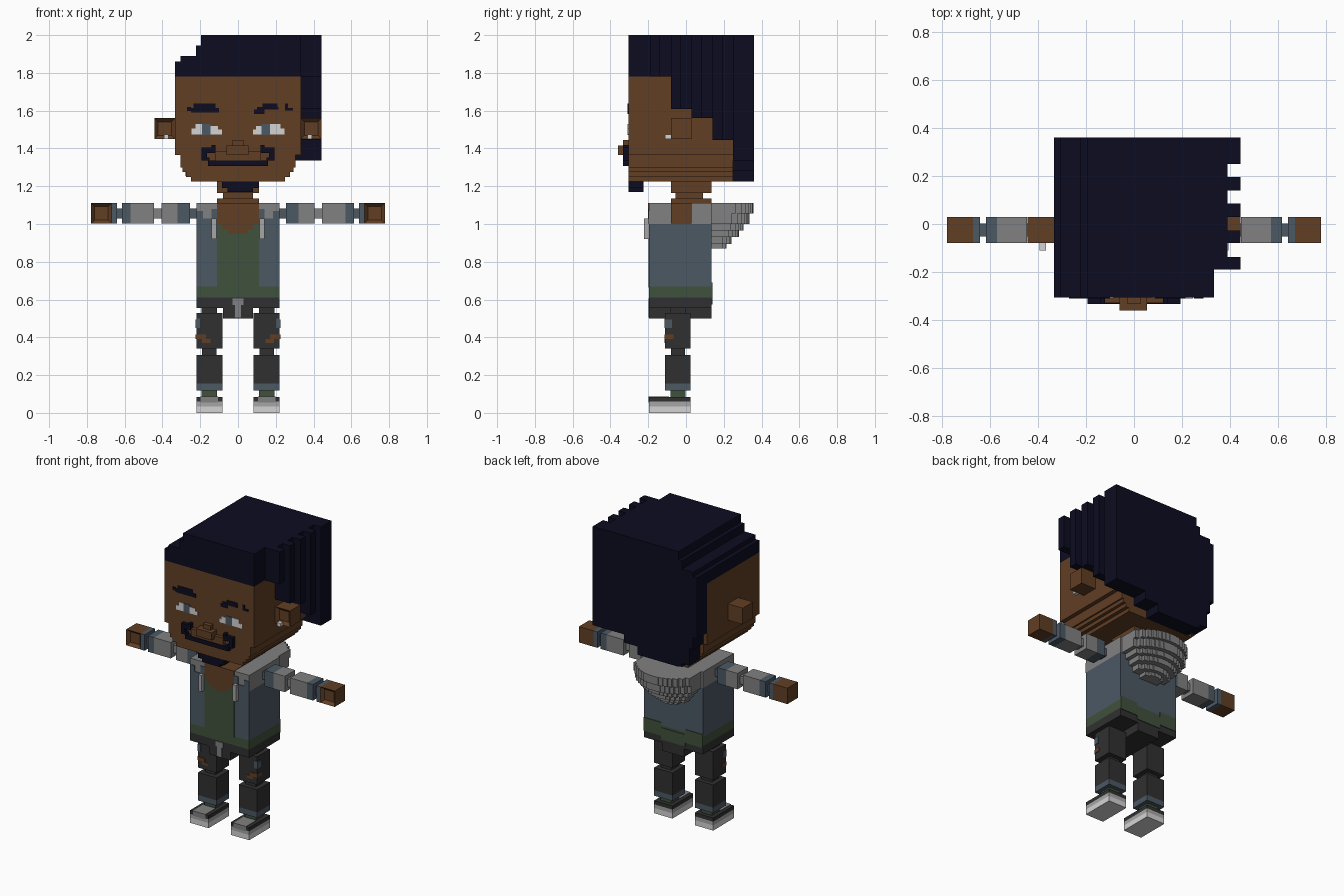
import bpy, bmesh, math
from mathutils import Vector

cube = bpy.data.objects.get("Cube")
if cube:
    bpy.data.objects.remove(cube, do_unlink=True)


def material(name, r, g, b):
    lin = [(c / 255 / 12.92) if c < 11 else ((c / 255 + 0.055) / 1.055) ** 2.4 for c in (r, g, b)]
    m = bpy.data.materials.new(name)
    m.use_nodes = True
    m.diffuse_color = (*lin, 1)
    m.node_tree.nodes["Principled BSDF"].inputs["Base Color"].default_value = (*lin, 1)
    return m


HAIR = material("midnight_hair", 12, 12, 33)
SKIN = material("brown_skin", 97, 62, 36)
SLATE = material("slate_denim", 76, 88, 100)
GREEN = material("olive_shirt", 64, 81, 60)
DARK = material("charcoal_cloth", 48, 48, 48)
GREY = material("grey_cloth", 129, 129, 129)
LIGHT = material("light_grey", 166, 166, 166)
WHITE = material("off_white", 212, 212, 212)


def blocks(name, mat, *boxes, mirror=1, recess=0):
    """One object from boxes (x0, x1, y0, y1, z0, z1); recess sinks a square in the front face."""
    bm = bmesh.new()
    for x0, x1, y0, y1, z0, z1 in boxes:
        verts = bmesh.ops.create_cube(bm, size=1)["verts"]
        size = Vector((x1 - x0, y1 - y0, z1 - z0))
        mid = Vector(((x0 + x1) / 2 * mirror, (y0 + y1) / 2, (z0 + z1) / 2))
        for v in verts:
            v.co = mid + v.co * size
    if recess:
        bm.normal_update()
        front = [f for f in bm.faces if f.normal.y < -0.9]
        bmesh.ops.inset_individual(bm, faces=front, thickness=recess)
        bmesh.ops.translate(bm, vec=(0, 0.02, 0), verts=list({v for f in front for v in f.verts}))
    me = bpy.data.meshes.new(name)
    bm.to_mesh(me)
    bm.free()
    me.materials.append(mat)
    ob = bpy.data.objects.new(name, me)
    bpy.context.collection.objects.link(ob)
    return ob


def front_plate(name, mat, y, *rects, mirror=1):
    """Thin painted plates (x0, x1, z0, z1) on a front face at depth y."""
    return blocks(name, mat, *[(a, b, y - 0.004, y + 0.002, c, d) for a, b, c, d in rects], mirror=mirror)


# Head with a stepped jaw
blocks("head", SKIN, (-0.333, 0.333, -0.305, 0.25, 1.365, 1.78))
blocks("jaw", SKIN,
       (-0.305, 0.305, -0.305, 0.25, 1.30, 1.365), (-0.295, 0.295, -0.305, 0.25, 1.275, 1.30),
       (-0.275, 0.275, -0.305, 0.25, 1.25, 1.275), (-0.25, 0.25, -0.305, 0.25, 1.225, 1.25))
blocks("neck", SKIN, (-0.11, 0.11, -0.08, 0.135, 1.165, 1.225),
       (-0.08, 0.08, -0.055, 0.09, 1.135, 1.165), (-0.11, 0.11, -0.08, 0.135, 1.11, 1.135))
blocks("goatee", HAIR, (-0.085, 0.11, -0.305, -0.225, 1.19, 1.224),
       (-0.055, 0.08, -0.305, -0.225, 1.17, 1.19))

# Nose, lip and moustache
blocks("nose", SKIN, (-0.06, 0.055, -0.36, -0.305, 1.365, 1.415),
       (-0.028, 0.028, -0.333, -0.305, 1.415, 1.445))
blocks("upper_lip", SKIN, (-0.12, 0.12, -0.329, -0.305, 1.336, 1.385))
blocks("mouth_line", HAIR, (-0.16, 0.16, -0.333, -0.305, 1.308, 1.336))
for s, side in ((1, "left"), (-1, "right")):
    blocks(side + "_moustache", HAIR, (0.165, 0.193, -0.333, -0.305, 1.336, 1.405),
           (0.12, 0.165, -0.333, -0.305, 1.375, 1.405), (0.12, 0.14, -0.333, -0.305, 1.405, 1.418),
           (0.15, 0.165, -0.333, -0.305, 1.336, 1.352), mirror=s)

    # Ears with studs
    blocks(side + "_ear", SKIN, (0.333, 0.443, -0.08, 0.03, 1.45, 1.56), mirror=s, recess=0.028)
    blocks(side + "_ear_stud", WHITE, (0.367, 0.393, -0.11, -0.08, 1.45, 1.474), mirror=s)

# Eyes and brows painted on the face
F = -0.305
front_plate("right_eye", WHITE, F, (-0.245, -0.19, 1.475, 1.505), (-0.225, -0.19, 1.505, 1.53),
            (-0.145, -0.105, 1.475, 1.518), (-0.145, -0.085, 1.475, 1.50))
front_plate("right_iris", SLATE, F, (-0.19, -0.145, 1.472, 1.53))
front_plate("left_eye", WHITE, F, (0.08, 0.125, 1.475, 1.50), (0.095, 0.125, 1.50, 1.518),
            (0.17, 0.245, 1.475, 1.505), (0.17, 0.225, 1.505, 1.53))
front_plate("left_iris", SLATE, F, (0.125, 0.17, 1.472, 1.53))
front_plate("right_brow", HAIR, F, (-0.25, -0.10, 1.59, 1.615), (-0.235, -0.12, 1.615, 1.637),
            (-0.27, -0.25, 1.598, 1.62))
front_plate("left_brow", HAIR, F, (0.085, 0.14, 1.582, 1.605), (0.10, 0.215, 1.605, 1.62),
            (0.13, 0.21, 1.62, 1.637), (0.25, 0.29, 1.60, 1.615), (0.25, 0.265, 1.615, 1.637))

# Hair cap, stepped on one side
blocks("hair_cap", HAIR, *[(a, b, -0.305, 0.25, 1.78, top) for a, b, top in (
    (-0.333, -0.305, 1.86), (-0.305, -0.222, 1.89), (-0.222, -0.195, 1.945), (-0.195, 0.333, 2.0))])

# Back hair with an uneven lower edge
blocks("back_hair", HAIR, *[(a, b, 0.25, 0.36, low, top) for a, b, low, top in (
    (-0.333, -0.305, 1.45, 1.86), (-0.305, -0.278, 1.37, 1.89), (-0.278, -0.222, 1.255, 1.89),
    (-0.222, -0.195, 1.23, 1.945), (-0.195, 0.11, 1.225, 2.0), (0.11, 0.21, 1.28, 2.0),
    (0.21, 0.443, 1.335, 2.0))])

# Hanging strands on the other side
side_hair = [(0.333, 0.388, a, b, low, 2.0) for a, b, low in (
    (-0.19, -0.08, 1.78), (-0.08, 0.03, 1.61), (0.03, 0.14, 1.56), (0.14, 0.25, 1.445))]
strands = [(0.388, 0.443, a, b, low, 2.0) for a, b, low in (
    (-0.19, -0.137, 1.78), (-0.08, -0.026, 1.61), (0.03, 0.085, 1.56), (0.14, 0.195, 1.445))]
blocks("side_hair", HAIR, *side_hair, *strands)

# Torso in stacked clothing layers
blocks("trouser_waist", DARK, (-0.22, 0.22, -0.195, 0.135, 0.555, 0.61))
blocks("trouser_crotch", DARK, (-0.08, 0.08, -0.195, 0.135, 0.50, 0.555))
blocks("shirt_hem", GREEN, (-0.22, 0.22, -0.195, 0.135, 0.61, 0.67))
blocks("vest", SLATE, (-0.22, 0.22, -0.195, 0.135, 0.67, 1.0))
blocks("collar", GREY, (-0.22, 0.22, -0.195, 0.135, 1.0, 1.11))
B = -0.195
front_plate("shirt_front", GREEN, B, (-0.11, 0.11, 0.665, 1.0))
blocks("neckline", SKIN, (-0.11, 0.11, B - 0.006, B + 0.002, 1.0, 1.11),
       (-0.085, 0.085, B - 0.006, B + 0.002, 0.97, 1.0), (-0.05, 0.05, B - 0.006, B + 0.002, 0.95, 0.97),
       (-0.11, 0.11, B - 0.006, -0.08, 1.11, 1.112))
front_plate("belt_buckle", GREY, B, (-0.028, 0.028, 0.57, 0.605), (-0.016, 0.016, 0.505, 0.57))
blocks("shirt_back", GREEN, (-0.22, -0.09, 0.133, 0.139, 0.60, 0.69),
       (0.09, 0.22, 0.133, 0.139, 0.60, 0.69), (-0.09, 0.09, 0.133, 0.139, 0.575, 0.655))

# Hood: stepped layers, each a half ellipse cut into strips
hood = []
strip = 0.0277
for z0, z1, depth, half in ((1.055, 1.11, 0.222, 0.205), (1.0, 1.055, 0.20, 0.20), (0.965, 1.0, 0.17, 0.18),
                            (0.93, 0.965, 0.145, 0.155), (0.895, 0.93, 0.105, 0.115),
                            (0.87, 0.895, 0.08, 0.07)):
    for i in range(-7, 8):
        t = i * strip / half
        if abs(t) < 1:
            d = depth * math.sqrt(1 - t * t * 0.75)
            hood.append(((i - 0.5) * strip, (i + 0.5) * strip, 0.135, 0.135 + d, z0, z1))
blocks("hood", GREY, *hood)

for s, side in ((1, "left"), (-1, "right")):
    # Vest front and hood cord
    front_plate(side + "_vest_front", SLATE, B, (0.11, 0.14, 1.0, 1.08), (0.14, 0.185, 1.0, 1.03),
                (0.185, 0.22, 1.0, 1.07), mirror=s)
    blocks(side + "_hood_cord", LIGHT, (0.115, 0.14, -0.222, -0.195, 0.92, 1.03), mirror=s)

    # Arm segments with thin joints
    def arm(name, mat, x0, x1, thin=0, **kw):
        blocks(side + "_" + name, mat, (x0, x1, -0.08 + thin, 0.03 - thin, 1.003 + thin, 1.11 - thin),
               mirror=s, **kw)
    arm("shoulder_joint", SLATE, 0.22, 0.255, 0.027)
    arm("upper_sleeve", SLATE, 0.255, 0.32)
    arm("upper_arm", GREY, 0.32, 0.405)
    arm("elbow_joint", GREY, 0.405, 0.445, 0.027)
    arm("forearm", GREY, 0.445, 0.57)
    arm("sleeve_cuff", SLATE, 0.57, 0.615)
    arm("wrist_joint", SLATE, 0.615, 0.64, 0.027)
    arm("wrist_band", SLATE, 0.64, 0.67)
    arm("hand", SKIN, 0.67, 0.777, recess=0.026)

    # Leg segments
    def leg(name, mat, z0, z1, thin=0):
        blocks(side + "_" + name, mat, (0.083 + thin, 0.22 - thin, -0.11 + thin, 0.025 - thin, z0, z1),
               mirror=s)
    leg("hip_joint", DARK, 0.53, 0.555, 0.027)
    leg("thigh", DARK, 0.34, 0.53)
    leg("knee_joint", DARK, 0.307, 0.34, 0.03)
    leg("shin", DARK, 0.155, 0.307)
    leg("trouser_cuff", SLATE, 0.118, 0.155)
    leg("ankle", GREEN, 0.083, 0.118, 0.027)

    # Ripped patches on the thigh
    front_plate(side + "_knee_rip", SKIN, -0.11, (0.17, 0.22, 0.39, 0.415), (0.145, 0.19, 0.37, 0.39),
                mirror=s)
    front_plate(side + "_thigh_patch", SLATE, -0.11, (0.20, 0.22, 0.45, 0.50), mirror=s)
    blocks(side + "_outer_rip", SKIN, (0.218, 0.224, -0.11, -0.065, 0.39, 0.415), mirror=s)
    blocks(side + "_outer_patch", SLATE, (0.218, 0.224, -0.11, -0.075, 0.45, 0.495), mirror=s)

    # Shoe
    blocks(side + "_sole", WHITE, (0.083, 0.22, -0.195, 0.025, 0, 0.035), mirror=s)
    blocks(side + "_shoe_side", LIGHT, (0.083, 0.22, -0.195, 0.025, 0.035, 0.06), mirror=s)
    blocks(side + "_shoe_upper", DARK, (0.083, 0.22, -0.195, 0.025, 0.06, 0.085), mirror=s)
    blocks(side + "_shoe_tongue", GREY, (0.105, 0.198, -0.198, -0.09, 0.055, 0.088), mirror=s)
